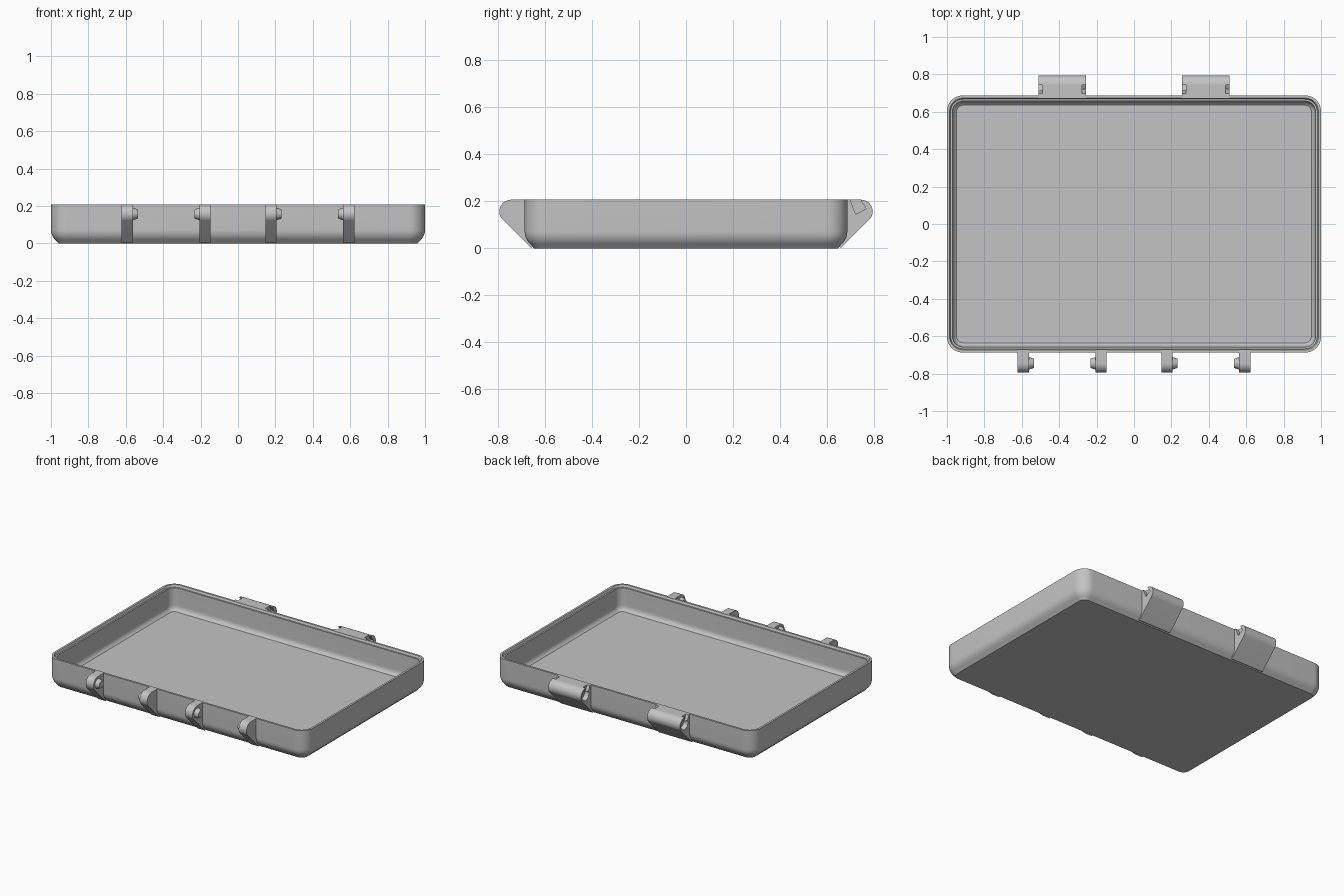
import bpy, bmesh, math
from mathutils import Vector

cube = bpy.data.objects.get("Cube")
if cube:
    bpy.data.objects.remove(cube, do_unlink=True)

grey = bpy.data.materials.new("light grey plastic")
grey.use_nodes = True
colour = (0.55, 0.55, 0.55, 1)
grey.diffuse_color = colour
grey.node_tree.nodes["Principled BSDF"].inputs["Base Color"].default_value = colour

HALF_X, HALF_Y, TOP, CORNER = 1.0, 0.687, 0.207, 0.085
PIN_Y, PIN_Z, LUG_R = 0.745, 0.157, 0.05


def make_object(name, bm):
    bmesh.ops.recalc_face_normals(bm, faces=bm.faces)
    mesh = bpy.data.meshes.new(name)
    bm.to_mesh(mesh)
    bm.free()
    mesh.materials.append(grey)
    obj = bpy.data.objects.new(name, mesh)
    bpy.context.collection.objects.link(obj)
    return obj


def shade(obj):
    bpy.ops.object.select_all(action='DESELECT')
    obj.select_set(True)
    bpy.context.view_layer.objects.active = obj
    bpy.ops.object.shade_smooth_by_angle(angle=math.radians(30))


def rounded_loop(bm, inset, z, steps=12):
    """Rounded rectangle of vertices, shrunk by inset."""
    r = CORNER - inset
    verts = []
    for quarter, (sx, sy) in enumerate([(1, 1), (-1, 1), (-1, -1), (1, -1)]):
        for i in range(steps + 1):
            a = (quarter + i / steps) * math.pi / 2
            verts.append(bm.verts.new((sx * (HALF_X - CORNER) + r * math.cos(a),
                                       sy * (HALF_Y - CORNER) + r * math.sin(a), z)))
    return verts


def extrude_profile(name, points, x0, x1):
    """Prism along x from (y, z) points."""
    bm = bmesh.new()
    a = [bm.verts.new((x0, y, z)) for y, z in points]
    b = [bm.verts.new((x1, y, z)) for y, z in points]
    bm.faces.new(a)
    bm.faces.new(b)
    for i in range(len(a)):
        j = (i + 1) % len(a)
        bm.faces.new((a[i], a[j], b[j], b[i]))
    return make_object(name, bm)


def cone_along_x(name, x0, x1, r0, r1, y):
    bm = bmesh.new()
    bmesh.ops.create_cone(bm, cap_ends=True, segments=32, radius1=r0, radius2=r1, depth=abs(x1 - x0))
    side = 1 if x1 > x0 else -1
    for v in bm.verts:
        v.co = Vector(((x0 + x1) / 2 + side * v.co.z, y + v.co.x, PIN_Z + v.co.y))
    return make_object(name, bm)


def lug_profile(side):
    """Rounded nose with a sloping underside, side is -1 front or 1 back."""
    root = HALF_Y - 0.015
    pts = [(root, TOP)]
    for i in range(15):
        a = math.radians(90 - 135 * i / 14)
        pts.append((PIN_Y + LUG_R * math.cos(a), PIN_Z + LUG_R * math.sin(a)))
    foot = pts[-1][0] - pts[-1][1]
    pts += [(foot + 0.002, 0.002), (foot - 0.015, 0.01), (root, 0.06)]
    return [(side * y, z) for y, z in pts]


# Tray: one wall section of (inset, height) swept around the rounded rectangle
fillet = 0.075
section = []
for i in range(8):
    a = math.radians(50 * (1 - i / 7))
    section.append((fillet * (1 - math.cos(a)), fillet * (1 - math.sin(a))))
shift = section[0][1]
section = [(0.040, 0.0)] + [(p, z - shift + 0.015) for p, z in section]
section += [(0, TOP), (0.014, TOP), (0.020, 0.192), (0.030, 0.192), (0.032, 0.075)]
for i in range(1, 7):
    a = math.radians(60 * i / 6)
    section.append((0.032 + 0.04 * (1 - math.cos(a)), 0.07 - 0.04 * math.sin(a)))

bm = bmesh.new()
loops = [rounded_loop(bm, inset, z) for inset, z in section]
for low, high in zip(loops, loops[1:]):
    for i in range(len(low)):
        j = (i + 1) % len(low)
        bm.faces.new((low[i], low[j], high[j], high[i]))
bm.faces.new(loops[0])
bm.faces.new(loops[-1])
shade(make_object("tray", bm))

# Front latch lugs in mirrored pairs, each with a tapered peg
for side, word in ((1, "left"), (-1, "right")):
    for place, x0, x1, peg_from, peg_to in (("outer", 0.562, 0.622, 0.562, 0.535),
                                            ("inner", 0.147, 0.205, 0.205, 0.233)):
        shade(extrude_profile(f"front_lug_{place}_{word}", lug_profile(-1), side * x0, side * x1))
        shade(cone_along_x(f"front_peg_{place}_{word}", side * peg_from, side * peg_to,
                           0.034, 0.024, -PIN_Y))

# Back hinge blocks with a tapered socket and an entry slot at each end
for side, word in ((1, "left"), (-1, "right")):
    hinge = extrude_profile(f"back_hinge_{word}", lug_profile(1), side * 0.256, side * 0.51)
    for end, inward in ((0.256, 1), (0.51, -1)):
        outer, inner = side * (end - inward * 0.002), side * (end + inward * 0.028)
        slot = [(PIN_Y - 0.022, PIN_Z - 0.012), (PIN_Y + 0.022, PIN_Z + 0.012),
                (PIN_Y - 0.015, TOP + 0.02), (HALF_Y + 0.004, TOP + 0.02)]
        cutters = [cone_along_x("socket_cutter", outer, inner, 0.038, 0.028, PIN_Y),
                   extrude_profile("slot_cutter", slot, outer, side * (end + inward * 0.022))]
        for cutter in cutters:
            cutter.hide_render = True
            mod = hinge.modifiers.new("socket", 'BOOLEAN')
            mod.operation = 'DIFFERENCE'
            mod.solver = 'EXACT'
            mod.object = cutter
            bpy.context.view_layer.objects.active = hinge
            bpy.ops.object.modifier_apply(modifier=mod.name)
            bpy.data.objects.remove(cutter, do_unlink=True)
    shade(hinge)
